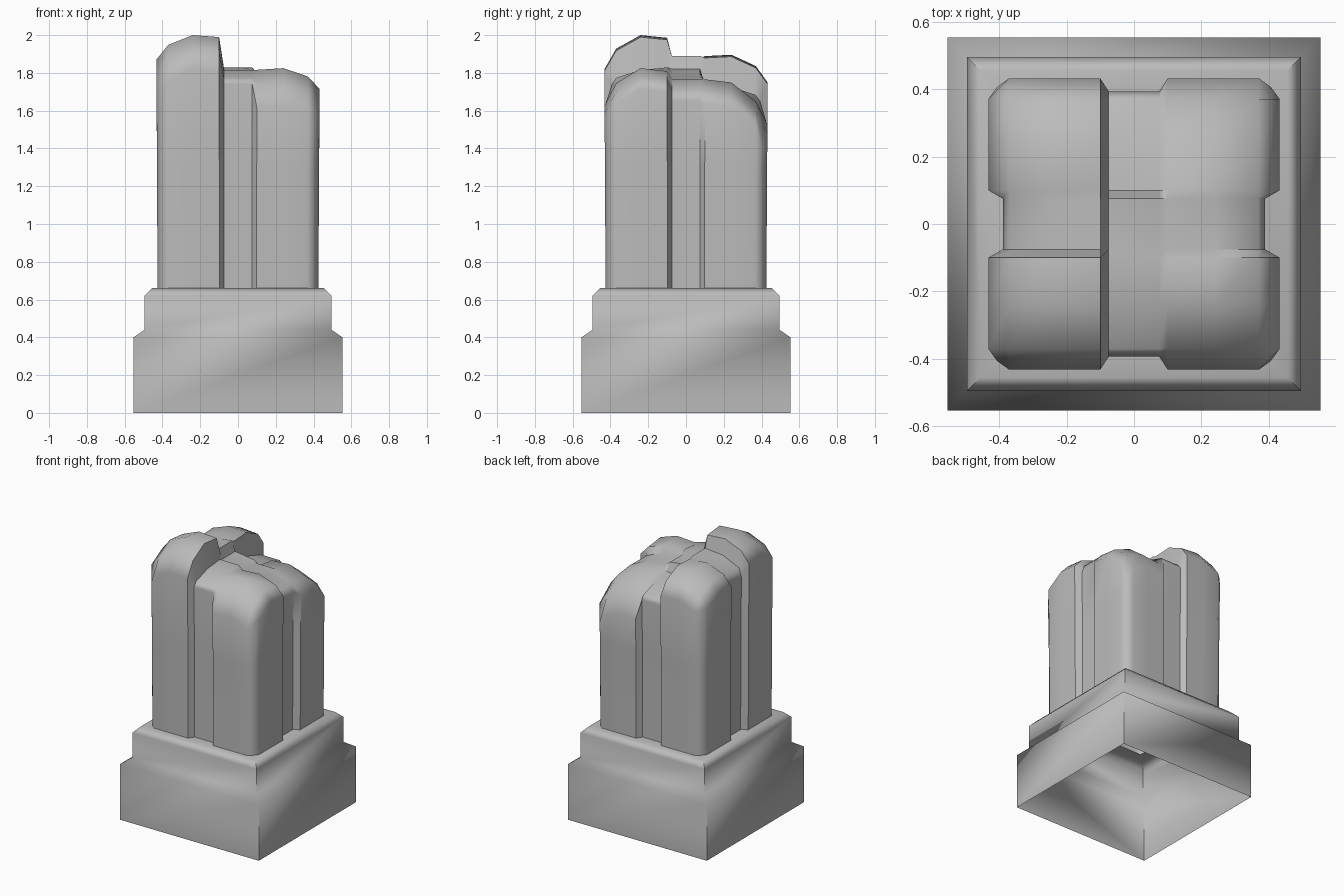
import bpy
import bmesh
from math import radians

cube = bpy.data.objects.get("Cube")
if cube:
    bpy.data.objects.remove(cube, do_unlink=True)

stone = bpy.data.materials.new("grey stone")
stone.use_nodes = True
GREY = (0.5, 0.5, 0.5, 1)
stone.diffuse_color = GREY
stone.node_tree.nodes["Principled BSDF"].inputs["Base Color"].default_value = GREY


def finish(bm, name, angle):
    bmesh.ops.recalc_face_normals(bm, faces=bm.faces)
    mesh = bpy.data.meshes.new(name)
    bm.to_mesh(mesh)
    bm.free()
    mesh.materials.append(stone)
    ob = bpy.data.objects.new(name, mesh)
    bpy.context.collection.objects.link(ob)
    bpy.ops.object.select_all(action="DESELECT")
    ob.select_set(True)
    bpy.context.view_layer.objects.active = ob
    bpy.ops.object.shade_smooth_by_angle(angle=radians(angle))
    weighted = ob.modifiers.new("weighted_normals", "WEIGHTED_NORMAL")
    weighted.keep_sharp = True
    return ob


# Stepped hollow plinth, open underneath: (half width, height) profile
bm = bmesh.new()
rings = []
for w, z in [(.553, 0), (.553, .4), (.495, .44), (.495, .62), (.455, .66), (.36, .66)]:
    rings.append([bm.verts.new((x * w, y * w, z))
                  for x, y in ((-1, -1), (1, -1), (1, 1), (-1, 1))])
for low, high in zip(rings, rings[1:]):
    for i in range(4):
        j = (i + 1) % 4
        bm.faces.new((low[i], low[j], high[j], high[i]))
finish(bm, "plinth", 60)

# Shaft of four fluted lobes with a worn, broken top
half = [.075, .1, .24, .37, .432]
lines = [-v for v in reversed(half)] + half
FALL = [0, .08, 0, .4, 1]      # share of the rim drop at each line

# quadrant: (peak, drop toward x rim, drop toward y rim, slope in y)
lobes = {(-1, -1): (2.0, .13, .18, 0),
         (-1, 1): (1.9, .12, .14, .03),
         (1, -1): (1.825, .11, .2, 0),
         (1, 1): (1.78, .13, .18, .22)}


def step(v):
    return min(range(5), key=lambda k: abs(half[k] - abs(v)))


def top_height(x, y):
    i, j = step(x), step(y)
    rim = max(abs(x), abs(y)) / .432
    if i == 0 and j == 0:
        return 1.8 if x > 0 else 1.82
    if i == 0:                 # channels running to front and back
        return (1.83 if y < 0 else 1.74) - .09 * rim ** 3
    if j == 0:                 # channels running to the sides
        return (1.78 if x > 0 else 1.89) - .13 * rim ** 4
    peak, dx, dy, slope = lobes[(1 if x > 0 else -1, 1 if y > 0 else -1)]
    return peak - dx * FALL[i] - dy * FALL[j] - slope * (abs(y) - .1)


def plan(x, y):
    """Pull in the flutes and chamfer the outer corners."""
    i, j = step(x), step(y)
    if i == 4 and j == 4:
        return x * .94, y * .94
    if i == 4 and j == 0:
        x *= .9
    if j == 4 and i == 0:
        y *= .91
    return x, y


bm = bmesh.new()
grid = [[bm.verts.new((*plan(x, y), top_height(x, y))) for x in lines] for y in lines]
for r in range(len(lines) - 1):
    for c in range(len(lines) - 1):
        bm.faces.new((grid[r][c], grid[r][c + 1], grid[r + 1][c + 1], grid[r + 1][c]))

# Walls dropped from the rim, first to the worn line, then to the plinth
for level, taper in ((1.3, .992), (.66, .995)):
    rim = [e for e in bm.edges if e.is_boundary]
    made = bmesh.ops.extrude_edge_only(bm, edges=rim)["geom"]
    for v in made:
        if isinstance(v, bmesh.types.BMVert):
            v.co = (v.co.x * taper, v.co.y * taper, level)
finish(bm, "worn_shaft", 52)
